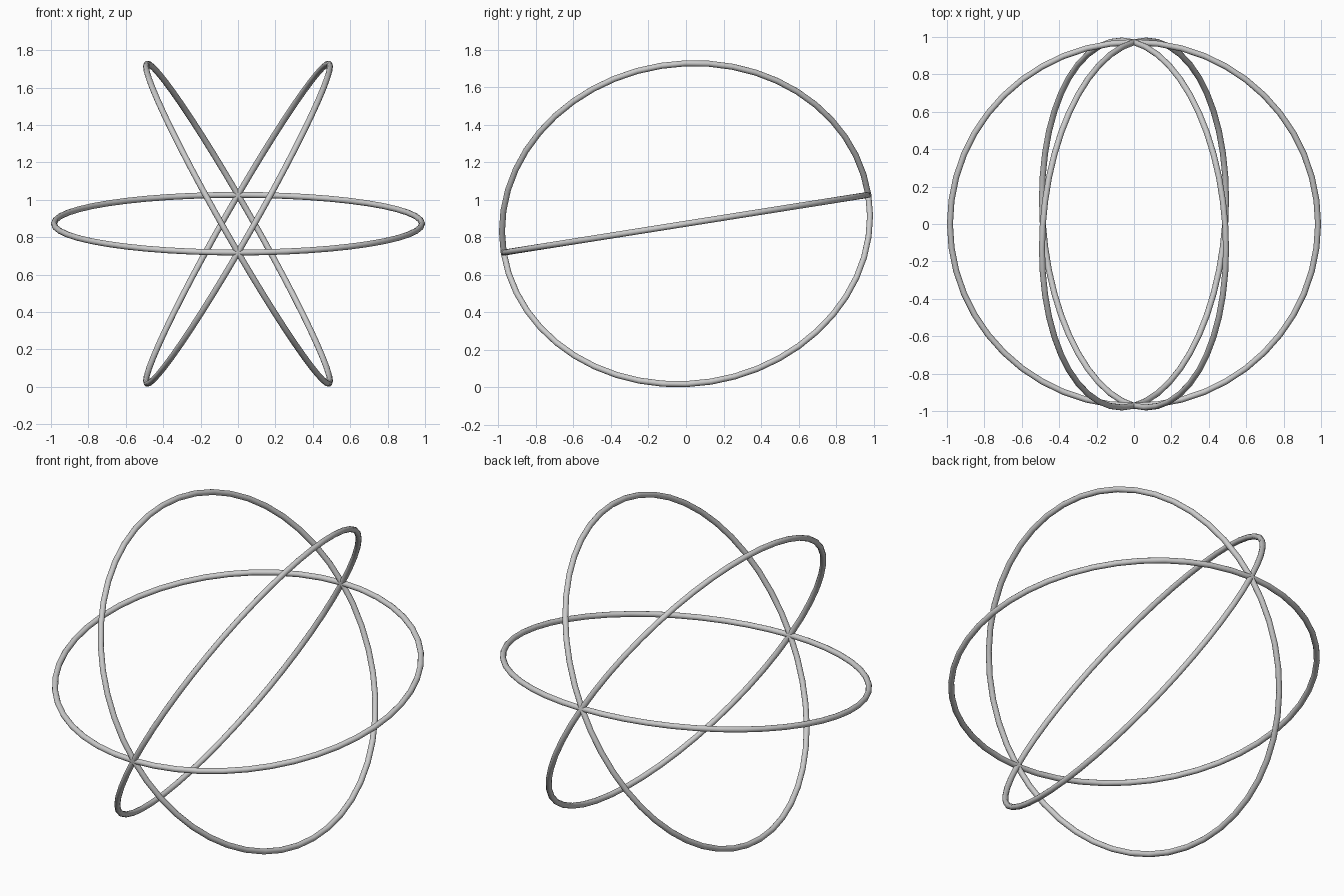
import bpy
from math import radians
from mathutils import Matrix

if "Cube" in bpy.data.objects:
    bpy.data.objects.remove(bpy.data.objects["Cube"])

RING_R, TUBE_R = 0.984, 0.016
TILT = radians(9)      # shared diameter rises towards the back
CENTRE_Z = 0.872


def ring(name, roll):
    """Ring rolled about the shared diameter, then tilted up at the back."""
    bpy.ops.mesh.primitive_torus_add(major_radius=RING_R, minor_radius=TUBE_R,
                                     major_segments=48, minor_segments=12)
    ob = bpy.context.object
    ob.name = name
    ob.matrix_world = (Matrix.Translation((0, 0, CENTRE_Z))
                       @ Matrix.Rotation(TILT, 4, 'X')
                       @ Matrix.Rotation(roll, 4, 'Y'))
    bpy.ops.object.shade_smooth()


# Three equal rings crossing at the same two points
ring("level_ring", 0)
ring("right_leaning_ring", radians(-60))
ring("left_leaning_ring", radians(60))
